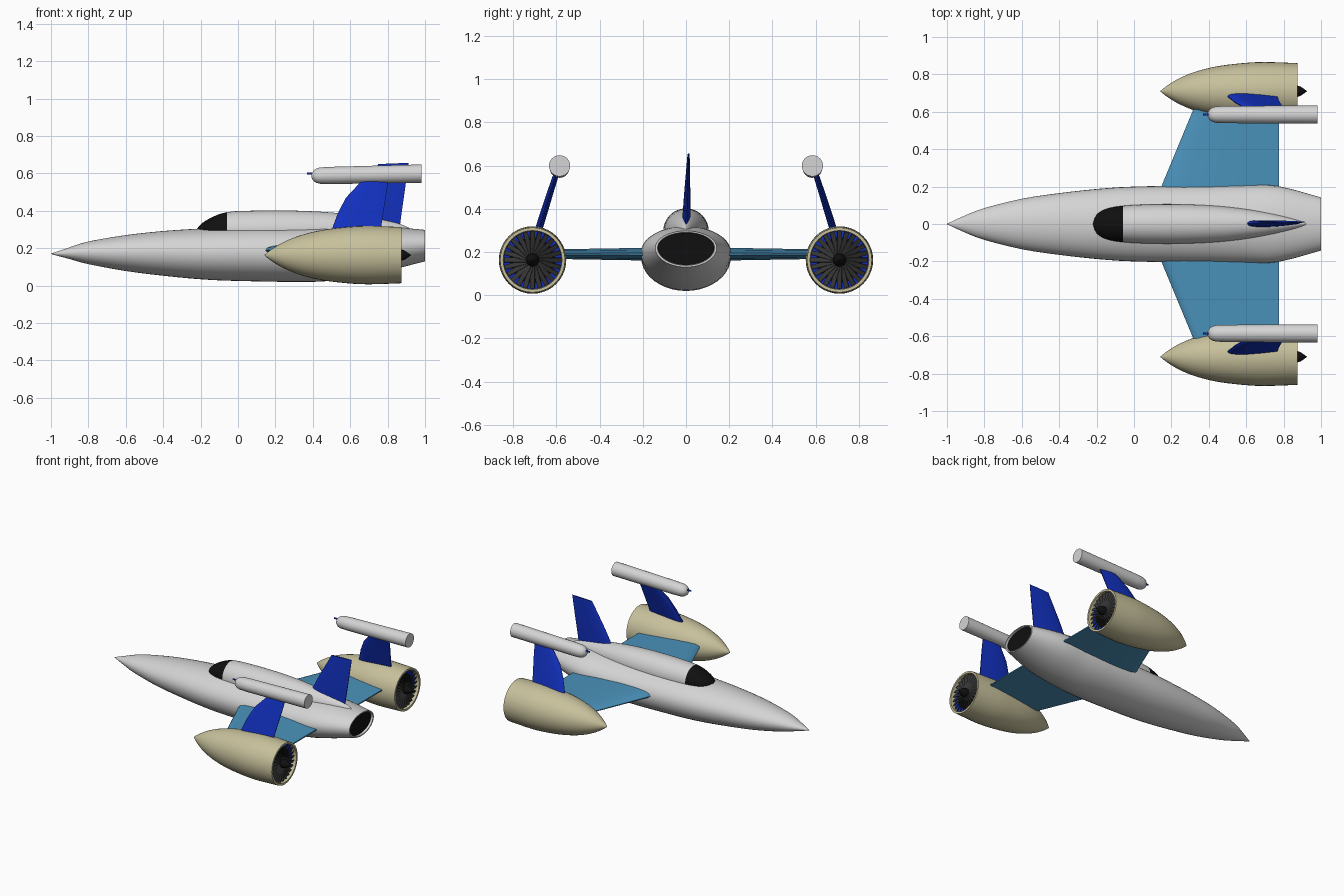
import bpy, bmesh, math
from mathutils import Matrix, Vector

cube = bpy.data.objects.get("Cube")
if cube:
    bpy.data.objects.remove(cube, do_unlink=True)


def material(name, rgb):
    m = bpy.data.materials.new(name)
    m.use_nodes = True
    m.diffuse_color = (*rgb, 1)
    m.node_tree.nodes["Principled BSDF"].inputs["Base Color"].default_value = (*rgb, 1)
    return m


grey = material("light grey", (0.66, 0.66, 0.66))
tan = material("tan", (0.57, 0.53, 0.33))
blue = material("deep blue", (0.006, 0.03, 0.52))
teal = material("wing blue", (0.07, 0.29, 0.5))
black = material("black", (0.005, 0.005, 0.005))
dark = material("dark grey", (0.035, 0.035, 0.035))


def finish(name, bm, mats, rule=None, angle=35):
    """Turn a bmesh into a smooth shaded object, coloured by a face rule."""
    bmesh.ops.remove_doubles(bm, verts=bm.verts, dist=0.00001)
    bmesh.ops.recalc_face_normals(bm, faces=bm.faces)
    bm.normal_update()
    for f in bm.faces:
        f.smooth = True
        if rule:
            f.material_index = rule(f)
    mesh = bpy.data.meshes.new(name)
    bm.to_mesh(mesh)
    bm.free()
    for m in mats:
        mesh.materials.append(m)
    mesh.set_sharp_from_angle(angle=math.radians(angle))
    obj = bpy.data.objects.new(name, mesh)
    bpy.context.collection.objects.link(obj)
    return obj


def loft(rings):
    """Skin a list of closed rings and cap both ends."""
    bm = bmesh.new()
    loops = [[bm.verts.new(p) for p in ring] for ring in rings]
    n = len(loops[0])
    for a, b in zip(loops, loops[1:]):
        for i in range(n):
            j = (i + 1) % n
            bm.faces.new((a[i], a[j], b[j], b[i]))
    bm.faces.new(loops[0])
    bm.faces.new(loops[-1])
    return bm


def oval(x, half_width, mid, top, bottom, y=0, n=40):
    """Egg-shaped ring across the x axis."""
    ring = []
    for i in range(n):
        a = math.tau * i / n
        s = math.sin(a)
        z = mid + s * (top - mid if s > 0 else mid - bottom)
        ring.append((x, y + half_width * math.cos(a), z))
    return ring


def turned(profile, y, z, slope=0, n=40):
    """Body of revolution along x from (x, radius) pairs."""
    x0 = profile[0][0]
    rings = []
    for x, r in profile:
        c = z + slope * (x - x0)
        rings.append(oval(x, max(r, 0.0001), c, c + max(r, 0.0001), c - max(r, 0.0001), y, n))
    return loft(rings)


def refine(points, steps=3):
    """Smooth in-between stations along a profile."""
    out = []
    pts = [Vector(p) for p in points]
    for i in range(len(pts) - 1):
        p0, p1, p2, p3 = pts[max(i - 1, 0)], pts[i], pts[i + 1], pts[min(i + 2, len(pts) - 1)]
        for k in range(steps):
            t = k / steps
            out.append(0.5 * (2 * p1 + (p2 - p0) * t + (2 * p0 - 5 * p1 + 4 * p2 - p3) * t * t
                              + (3 * p1 - p0 - 3 * p2 + p3) * t ** 3))
    return out + [pts[-1]]


FOIL = [(0, 0), (0.02, 0.22), (0.07, 0.38), (0.2, 0.49), (0.4, 0.5), (0.7, 0.35), (1, 0.08)]


def foil(x0, x1, thick, place):
    """Aerofoil ring; place maps (x, offset) to a 3D point."""
    pts = FOIL + [(c, -h) for c, h in reversed(FOIL[1:])]
    return [place(x0 + (x1 - x0) * c, h * thick) for c, h in pts]


# Fuselage: x, half width, top, bottom
hull = [(-1, 0.001, 0.171, 0.169), (-0.9, 0.047, 0.205, 0.142), (-0.8, 0.085, 0.236, 0.115),
        (-0.6, 0.135, 0.27, 0.078), (-0.4, 0.165, 0.292, 0.053), (-0.2, 0.187, 0.305, 0.034),
        (0, 0.2, 0.313, 0.025), (0.4, 0.208, 0.317, 0.02), (0.6, 0.208, 0.318, 0.04),
        (0.77, 0.203, 0.318, 0.072), (1, 0.142, 0.298, 0.13)]
rings = []
for x, w, top, bottom in refine([Vector(p).to_4d() if len(p) == 3 else p for p in hull]):
    rings.append(oval(x, w, bottom + (top - bottom) * 0.53, top, bottom))
rings.append(oval(1, 0.132, 0.22, 0.291, 0.138))
rings.append(oval(0.985, 0.13, 0.22, 0.289, 0.14))
finish("fuselage", loft(rings), [grey, black],
       lambda f: int(f.normal.x > 0.9 and f.calc_center_median().x < 0.99))

# Canopy and spine: x, half width, top
spine = [(-0.22, 0.004, 0.302), (-0.2, 0.05, 0.327), (-0.15, 0.08, 0.36), (-0.06, 0.097, 0.393),
         (0.1, 0.105, 0.401), (0.3, 0.104, 0.401), (0.5, 0.092, 0.391), (0.7, 0.064, 0.367),
         (0.85, 0.03, 0.335), (0.93, 0.002, 0.302)]
finish("canopy_and_spine", loft([oval(x, w, 0.295, top, 0.25) for x, w, top in refine(spine)]),
       [grey, black], lambda f: int(f.calc_center_median().x < -0.06))

# Central tail fin
fin = [(0.27, 0.55, 0.86, 0.038, 0), (0.37, 0.6, 0.872, 0.036, 0.002),
       (0.48, 0.655, 0.888, 0.028, 0.006), (0.65, 0.75, 0.912, 0.01, 0.012)]
finish("tail_fin", loft([foil(a, b, t, lambda x, o, z=z, y=y: (x, y + o, z + (x - a) * 0.04 * (z > 0.6)))
                         for z, a, b, t, y in fin]), [blue])

for s, side in ((1, "rear"), (-1, "front")):
    cy, cz = s * 0.71, 0.163

    # Wing
    wing = [(0.1, 0.105, 0.062), (0.21, 0.15, 0.058), (0.68, 0.345, 0.042)]
    finish(side + "_wing", loft([foil(a, 0.775, t, lambda x, o, y=y: (x, s * y, 0.19 + o))
                                 for y, a, t in wing]), [teal])

    # Engine nacelle with an open tail duct
    shell = refine([(0.14, 0, 0), (0.18, 0.032, 0), (0.25, 0.073, 0), (0.34, 0.108, 0),
                    (0.45, 0.134, 0), (0.58, 0.15, 0), (0.7, 0.156, 0), (0.875, 0.15, 0)])
    duct = [(p.x, p.y) for p in shell] + [(0.875, 0.136), (0.84, 0.134), (0.84, 0.105), (0.84, 0.001)]

    def duct_colour(f):
        c = f.calc_center_median()
        r = math.hypot(c.y - cy, c.z - cz)
        if f.normal.x > 0.9 and c.x < 0.86:
            return 1 if r > 0.1 else 2
        return 0

    finish(side + "_engine", turned(duct, cy, cz), [tan, blue, black], duct_colour)

    # Fan blades
    bm = bmesh.new()
    count = 24
    for i in range(count):
        m = (Matrix.Translation((0.855, cy, cz)) @ Matrix.Rotation(math.tau * i / count, 4, "X")
             @ Matrix.Translation((0, 0, 0.079)) @ Matrix.Rotation(math.radians(25), 4, "Z")
             @ Matrix.Diagonal((0.003, 0.023, 0.108, 1)))
        bmesh.ops.create_cube(bm, size=1, matrix=m)
    finish(side + "_fan_blades", bm, [dark])

    # Exhaust cone
    cone = [(0.84, 0.03), (0.875, 0.03), (0.89, 0.025), (0.91, 0.012), (0.925, 0)]
    finish(side + "_exhaust_cone", turned(cone, cy, cz, 0, 24), [black])

    # Leaning pylon fin carrying the pod
    pylon = [(0.27, 0.485, 0.755, 0.036, 0.692), (0.31, 0.505, 0.765, 0.036, 0.68),
             (0.39, 0.535, 0.777, 0.034, 0.655), (0.47, 0.577, 0.79, 0.031, 0.63),
             (0.58, 0.68, 0.805, 0.026, 0.594)]
    finish(side + "_pylon", loft([foil(a, b, t, lambda x, o, z=z, y=y: (x, s * y + o, z))
                                  for z, a, b, t, y in pylon]), [blue])

    # Pod and its probe
    pod = [(0.392, 0), (0.395, 0.014), (0.403, 0.027), (0.418, 0.038), (0.44, 0.044),
           (0.5, 0.046), (0.98, 0.049)]
    finish(side + "_pod", turned(pod, s * 0.585, 0.587, 0.02, 32), [grey])
    probe = [(0.368, 0.003), (0.372, 0.006), (0.41, 0.006)]
    finish(side + "_pod_probe", turned(probe, s * 0.585, 0.6, 0, 12), [blue])
